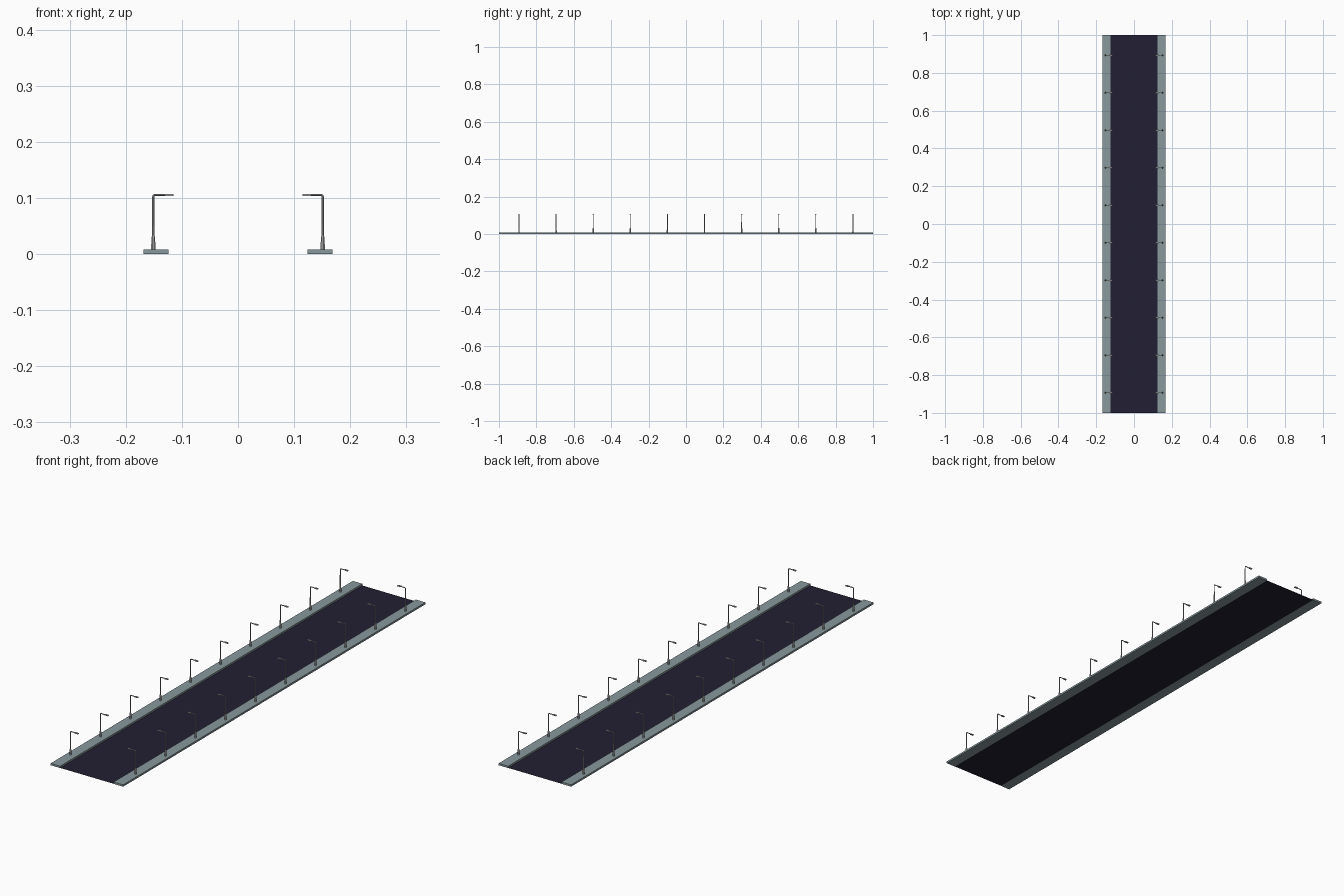
import bpy, bmesh, math
from mathutils import Vector

if "Cube" in bpy.data.objects:
    bpy.data.objects.remove(bpy.data.objects["Cube"])


def material(name, rgb):
    m = bpy.data.materials.new(name)
    m.diffuse_color = (*rgb, 1)
    m.use_nodes = True
    m.node_tree.nodes["Principled BSDF"].inputs["Base Color"].default_value = m.diffuse_color
    return m


ASPHALT = material("dark asphalt", (0.016, 0.014, 0.033))
PAVING = material("grey paving", (0.25, 0.32, 0.34))
METAL = material("pale metal", (0.50, 0.50, 0.50))


def finish(bm, name, mat, smooth=False):
    me = bpy.data.meshes.new(name)
    bmesh.ops.recalc_face_normals(bm, faces=bm.faces)
    for f in bm.faces:
        f.smooth = smooth and len(f.verts) == 4
    bm.to_mesh(me)
    bm.free()
    me.materials.append(mat)
    ob = bpy.data.objects.new(name, me)
    bpy.context.collection.objects.link(ob)
    return ob


def add_box(bm, lo, hi):
    vs = bmesh.ops.create_cube(bm, size=1)["verts"]
    for v in vs:
        v.co = [(a + b) / 2 + c * (b - a) for a, b, c in zip(lo, hi, v.co)]


def add_tube(bm, path, n=8):
    """Sweep a ring along (x, z, radius, tilt) stations in the xz plane."""
    rings = []
    for x, z, r, tilt in path:
        side = Vector((math.cos(tilt), 0, -math.sin(tilt)))
        ring = []
        for i in range(n):
            a = 2 * math.pi * (i + 0.5) / n
            p = Vector((x, 0, z)) + side * r * math.cos(a)
            p.y = r * math.sin(a)
            ring.append(bm.verts.new(p))
        rings.append(ring)
    for r0, r1 in zip(rings, rings[1:]):
        for i in range(n):
            j = (i + 1) % n
            bm.faces.new((r0[i], r0[j], r1[j], r1[i]))
    bm.faces.new(rings[0])
    bm.faces.new(rings[-1])


# road surface: a single flat sheet between the kerbs
bm = bmesh.new()
bm.faces.new([bm.verts.new(p) for p in
              ((-0.125, -1, 0.0005), (0.125, -1, 0.0005), (0.125, 1, 0.0005), (-0.125, 1, 0.0005))])
finish(bm, "road", ASPHALT)

# raised pavements
for name, x0, x1 in (("left_pavement", -0.168, -0.124), ("right_pavement", 0.124, 0.168)):
    bm = bmesh.new()
    add_box(bm, (x0, -1, 0), (x1, 1, 0.008))
    finish(bm, name, PAVING)

# street lamp: tapered foot, pole, bent arm over the road, flat head
bm = bmesh.new()
q = math.pi / 2
add_tube(bm, [(-0.151, 0.007, 0.0042, 0), (-0.151, 0.029, 0.0036, 0),
              (-0.151, 0.033, 0.0023, 0), (-0.151, 0.102, 0.0020, 0),
              (-0.1503, 0.1045, 0.0020, q / 2), (-0.148, 0.1055, 0.0019, q),
              (-0.127, 0.1055, 0.0018, q)])
add_box(bm, (-0.130, -0.0035, 0.1038), (-0.115, 0.0035, 0.1073))
lamp = finish(bm, "street_lamp", METAL)

# ten lamps along each side, facing one another
for i in range(10):
    for side in (0, 1):
        ob = lamp if i == side == 0 else lamp.copy()
        if ob is not lamp:
            bpy.context.collection.objects.link(ob)
        ob.name = ("left_lamp_", "right_lamp_")[side] + str(i + 1)
        ob.location.y = -0.893 + i * 0.1984
        ob.rotation_euler.z = math.pi * side
